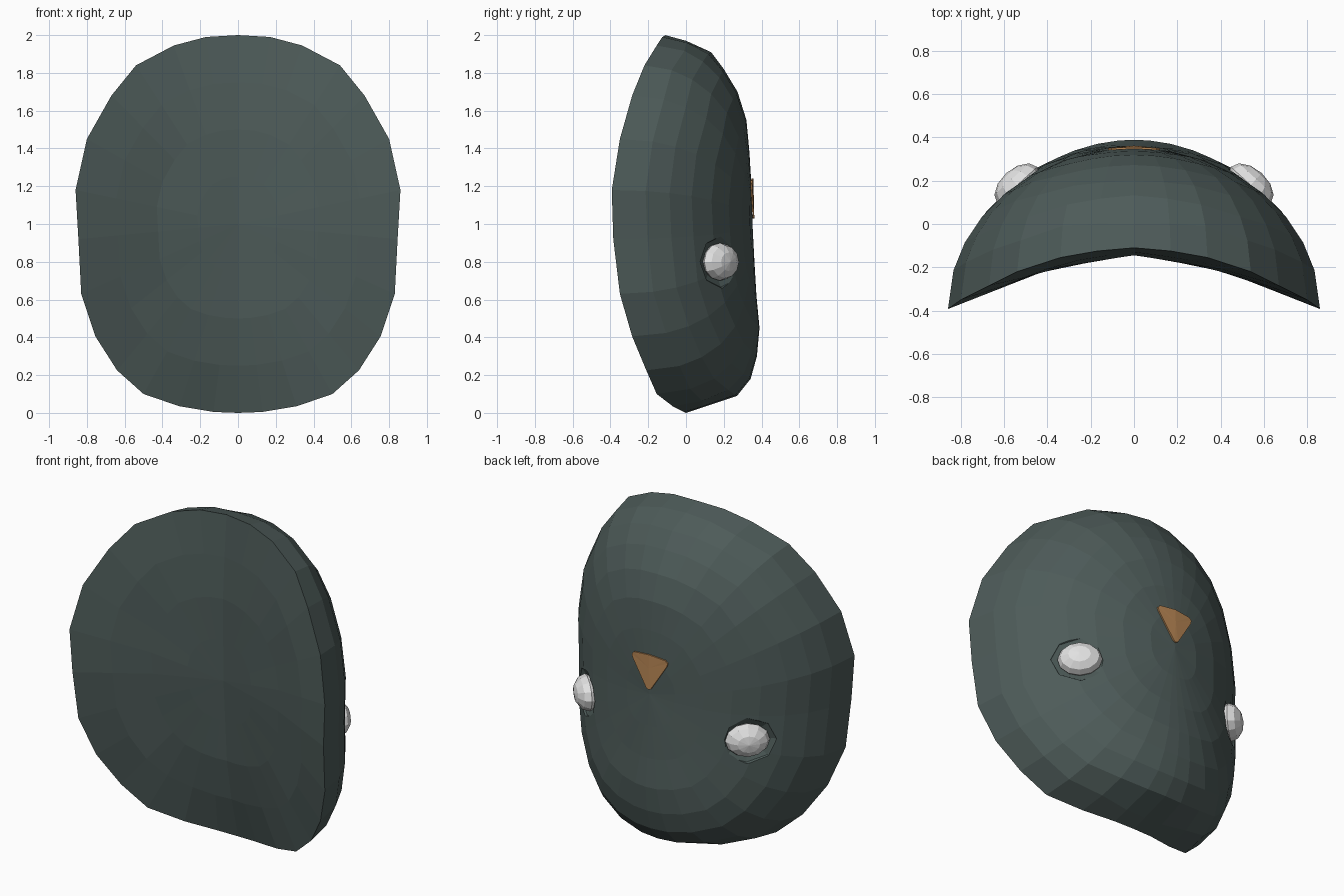
import bpy, bmesh
from math import sqrt
from mathutils import Matrix, Vector

cube = bpy.data.objects.get("Cube")
if cube:
    bpy.data.objects.remove(cube, do_unlink=True)


def material(name, rgb):
    m = bpy.data.materials.new(name)
    m.use_nodes = True
    m.diffuse_color = (*rgb, 1)
    m.node_tree.nodes["Principled BSDF"].inputs["Base Color"].default_value = (*rgb, 1)
    return m


slate = material("dark slate", (0.075, 0.105, 0.1))
pearl = material("pale grey", (0.75, 0.75, 0.75))
amber = material("amber", (0.48, 0.24, 0.09))


def finish(name, bm, mat):
    bmesh.ops.recalc_face_normals(bm, faces=bm.faces)
    mesh = bpy.data.meshes.new(name)
    bm.to_mesh(mesh)
    bm.free()
    if mat:
        mesh.materials.append(mat)
    obj = bpy.data.objects.new(name, mesh)
    bpy.context.collection.objects.link(obj)
    return obj


def lerp(table, t):
    """Piecewise linear lookup in (t, value) pairs sorted by t."""
    if t <= table[0][0]:
        return table[0][1]
    for (a, u), (b, v) in zip(table, table[1:]):
        if t <= b:
            return u + (v - u) * (t - a) / (b - a)
    return table[-1][1]


# Half of the rim, bottom to top: x, y, z
rim = [(0, 0, 0), (.13, -.01, .005), (.31, -.07, .035), (.5, -.155, .1),
       (.64, -.21, .225), (.755, -.285, .405), (.83, -.35, .63),
       (.845, -.385, .92), (.86, -.393, 1.18), (.8, -.35, 1.45),
       (.67, -.285, 1.68), (.54, -.22, 1.84), (.34, -.155, 1.945),
       (.17, -.125, 1.99), (0, -.11, 2)]
width = [(z, x) for x, y, z in rim]
rim_y = [(z, y) for x, y, z in rim]
# Centre line profiles: z, y
back = [(0, 0), (.09, .27), (.19, .35), (.32, .38), (.44, .39), (.65, .37),
        (1, .352), (1.28, .345), (1.55, .32), (1.74, .26), (1.94, .11), (2, -.11)]
front = [(0, 0), (.4, -.1), (1, -.14), (1.56, -.145), (2, -.11)]
hollow = [(0, 0), (.47, .29), (1, 1)]


def ratio(x, z):
    return min(1, abs(x) / max(lerp(width, z), 1e-4))


def back_y(x, z):
    r = lerp(rim_y, z)
    return r + (lerp(back, z) - r) * sqrt(1 - ratio(x, z) ** 2)


def front_y(x, z):
    c = lerp(front, z)
    return c + (lerp(rim_y, z) - c) * lerp(hollow, ratio(x, z))


# Shell: concentric rings closing in from the rim on both sides
bm = bmesh.new()
loop = rim + [(-x, y, z) for x, y, z in rim[-2:0:-1]]
edge = [bm.verts.new(p) for p in loop]
n = len(edge)


def close_side(scales, depth):
    last = edge
    for s in scales:
        ring = []
        for x, y, z in loop:
            px, pz = x * s, 1 + (z - 1) * s
            ring.append(bm.verts.new((px, depth(px, pz), pz)))
        for i in range(n):
            j = (i + 1) % n
            bm.faces.new((last[i], last[j], ring[j], ring[i]))
        last = ring
    mid = bm.verts.new((0, depth(0, 1), 1))
    for i in range(n):
        bm.faces.new((last[i], last[(i + 1) % n], mid))


close_side((.97, .91, .82, .7, .55, .38, .19), back_y)
close_side((.75, .5, .25), front_y)
shell = finish("shell", bm, slate)


def ellipsoid(name, side, centre, radii, segments, rings, mat):
    """Flattened ball whose pole points outwards along the shell normal."""
    normal = Vector((.67 * side, .74, 0)).normalized()
    up = Vector((0, 0, 1))
    basis = Matrix((up.cross(normal), up, normal)).transposed().to_4x4()
    place = Matrix.Translation((centre[0] * side, centre[1], centre[2]))
    bm = bmesh.new()
    bmesh.ops.create_uvsphere(bm, u_segments=segments, v_segments=rings, radius=1,
                              matrix=place @ basis @ Matrix.Diagonal((*radii, 1)))
    return finish(name, bm, mat)


# Eyes set in cut sockets
for side, label in ((1, "left"), (-1, "right")):
    cutter = ellipsoid("socket_cutter", side, (.56, .21, .8), (.19, .155, .07), 8, 6, slate)
    cutter.hide_render = True
    mod = shell.modifiers.new("socket", "BOOLEAN")
    mod.operation = "DIFFERENCE"
    mod.solver = "EXACT"
    mod.object = cutter
    bpy.context.view_layer.objects.active = shell
    bpy.ops.object.modifier_apply(modifier=mod.name)
    bpy.data.objects.remove(cutter, do_unlink=True)
    ellipsoid(label + "_eye", side, (.54, .18, .8), (.125, .1, .075), 12, 6, pearl)

# Rounded triangular plate on the back
half = [(0, 1.03), (.015, 1.037), (.115, 1.195), (.12, 1.215), (.105, 1.23), (0, 1.24)]
outline = half + [(-x, z) for x, z in half[-2:0:-1]]
bm = bmesh.new()
mid = bm.verts.new((0, back_y(0, 1.16) + .006, 1.16))
pts = [bm.verts.new((x, back_y(x, z) + .006, z)) for x, z in outline]
for i, p in enumerate(pts):
    bm.faces.new((mid, pts[(i + 1) % len(pts)], p))
plate = finish("triangle_plate", bm, amber)
thick = plate.modifiers.new("thickness", "SOLIDIFY")
thick.thickness = .009
thick.offset = 0
